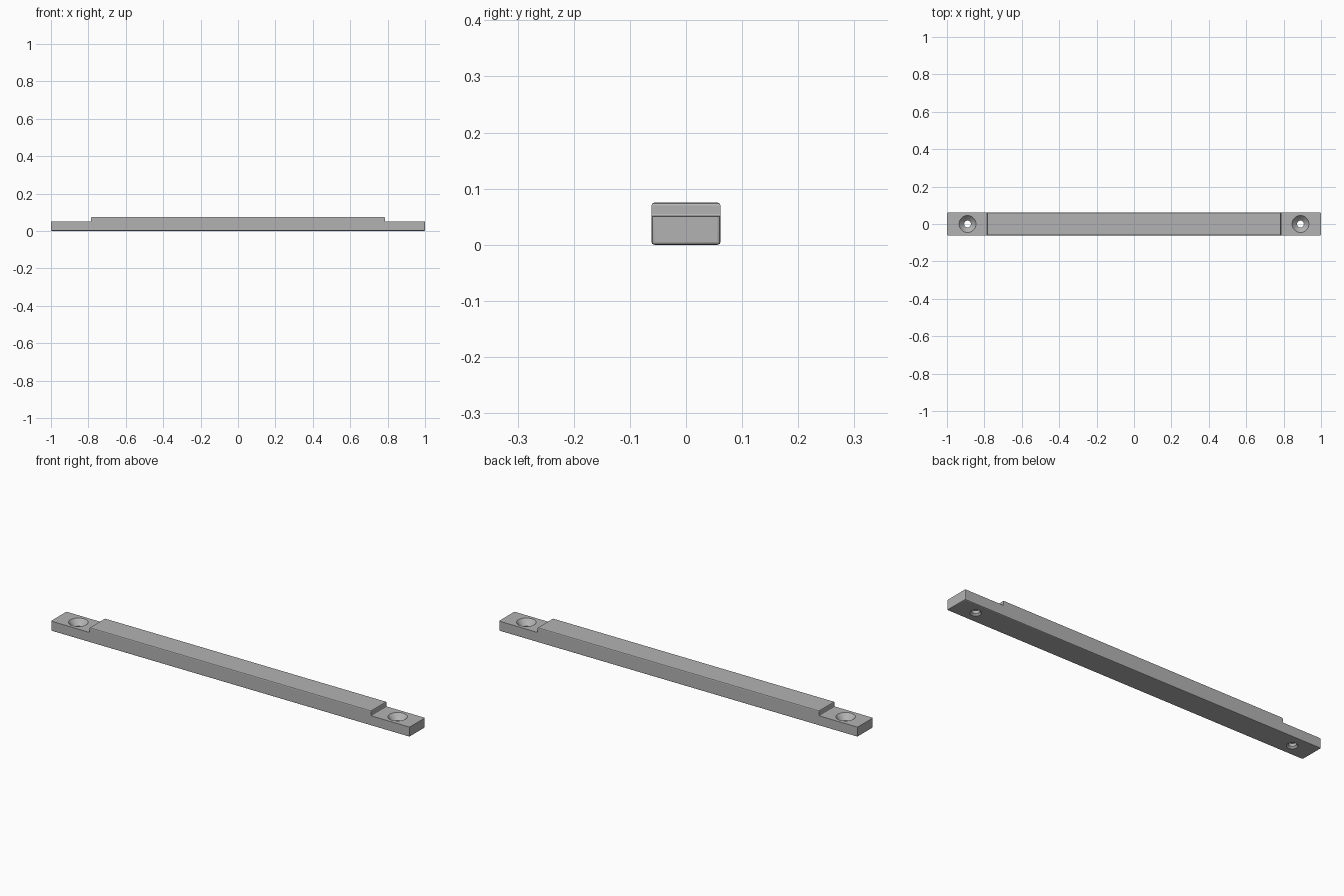
import bpy, bmesh, math

cube = bpy.data.objects.get("Cube")
if cube:
    bpy.data.objects.remove(cube, do_unlink=True)

HALF_LEN, HALF_WIDTH = 1.0, 0.0615
STEP_X, TAB_Z, TOP_Z = 0.785, 0.05, 0.075
HOLE_X, EDGE = 0.89, 0.005

grey = bpy.data.materials.new("plain grey")
grey.use_nodes = True
colour = (0.45, 0.45, 0.45, 1)
grey.diffuse_color = colour
grey.node_tree.nodes["Principled BSDF"].inputs["Base Color"].default_value = colour


def make_object(name, bm):
    bmesh.ops.recalc_face_normals(bm, faces=bm.faces)
    mesh = bpy.data.meshes.new(name)
    bm.to_mesh(mesh)
    bm.free()
    mesh.materials.append(grey)
    obj = bpy.data.objects.new(name, mesh)
    bpy.context.collection.objects.link(obj)
    return obj


# Stepped bar: side profile extruded across its width
half = [(HALF_LEN, 0), (HALF_LEN, TAB_Z), (STEP_X, TAB_Z), (STEP_X, TOP_Z)]
profile = half + [(-x, z) for x, z in reversed(half)]
bm = bmesh.new()
side = bm.faces.new([bm.verts.new((x, -HALF_WIDTH, z)) for x, z in profile])
moved = bmesh.ops.extrude_face_region(bm, geom=[side])["geom"]
bmesh.ops.translate(bm, vec=(0, 2 * HALF_WIDTH, 0),
                    verts=[v for v in moved if isinstance(v, bmesh.types.BMVert)])
bmesh.ops.recalc_face_normals(bm, faces=bm.faces)


def is_rounded(edge):
    a, b = (v.co for v in edge.verts)
    level = abs(a.z - b.z) < 1e-4
    outline = level and (a.z < 1e-4 or a.z > TOP_Z - 1e-4)
    foot = level and abs(a.x - b.x) < 1e-4 and abs(abs(a.x) - STEP_X) < 1e-4
    corner = not level and abs(a.x) > HALF_LEN - 1e-4
    return outline or foot or corner


# Softened edges and a fillet at the foot of each step
bmesh.ops.bevel(bm, geom=[e for e in bm.edges if is_rounded(e)], offset=EDGE,
                offset_type='OFFSET', segments=2, profile=0.5, affect='EDGES')
bar = make_object("mounting_bar", bm)

# Countersunk screw holes: turned cutters, one per end
hole_profile = [(0.047, 0.052), (0.026, 0.028), (0.018, 0.022),
                (0.018, 0.008), (0.027, -0.001)]
for name, x in (("left_hole_cutter", HOLE_X), ("right_hole_cutter", -HOLE_X)):
    bm = bmesh.new()
    n = 32
    rings = [[bm.verts.new((x + r * math.cos(math.tau * i / n),
                            r * math.sin(math.tau * i / n), z)) for i in range(n)]
             for r, z in hole_profile]
    for upper, lower in zip(rings, rings[1:]):
        for i in range(n):
            j = (i + 1) % n
            bm.faces.new((upper[i], upper[j], lower[j], lower[i]))
    bm.faces.new(rings[0])
    bm.faces.new(rings[-1])
    cutter = make_object(name, bm)
    cutter.hide_render = True
    cut = bar.modifiers.new(name, 'BOOLEAN')
    cut.operation = 'DIFFERENCE'
    cut.solver = 'EXACT'
    cut.object = cutter
    bpy.context.view_layer.objects.active = bar
    bpy.ops.object.modifier_apply(modifier=cut.name)
    bpy.data.objects.remove(cutter, do_unlink=True)

# Smooth curved surfaces, crisp edges
bpy.ops.object.select_all(action='DESELECT')
bar.select_set(True)
bpy.context.view_layer.objects.active = bar
bpy.ops.object.shade_smooth_by_angle(angle=math.radians(20))
